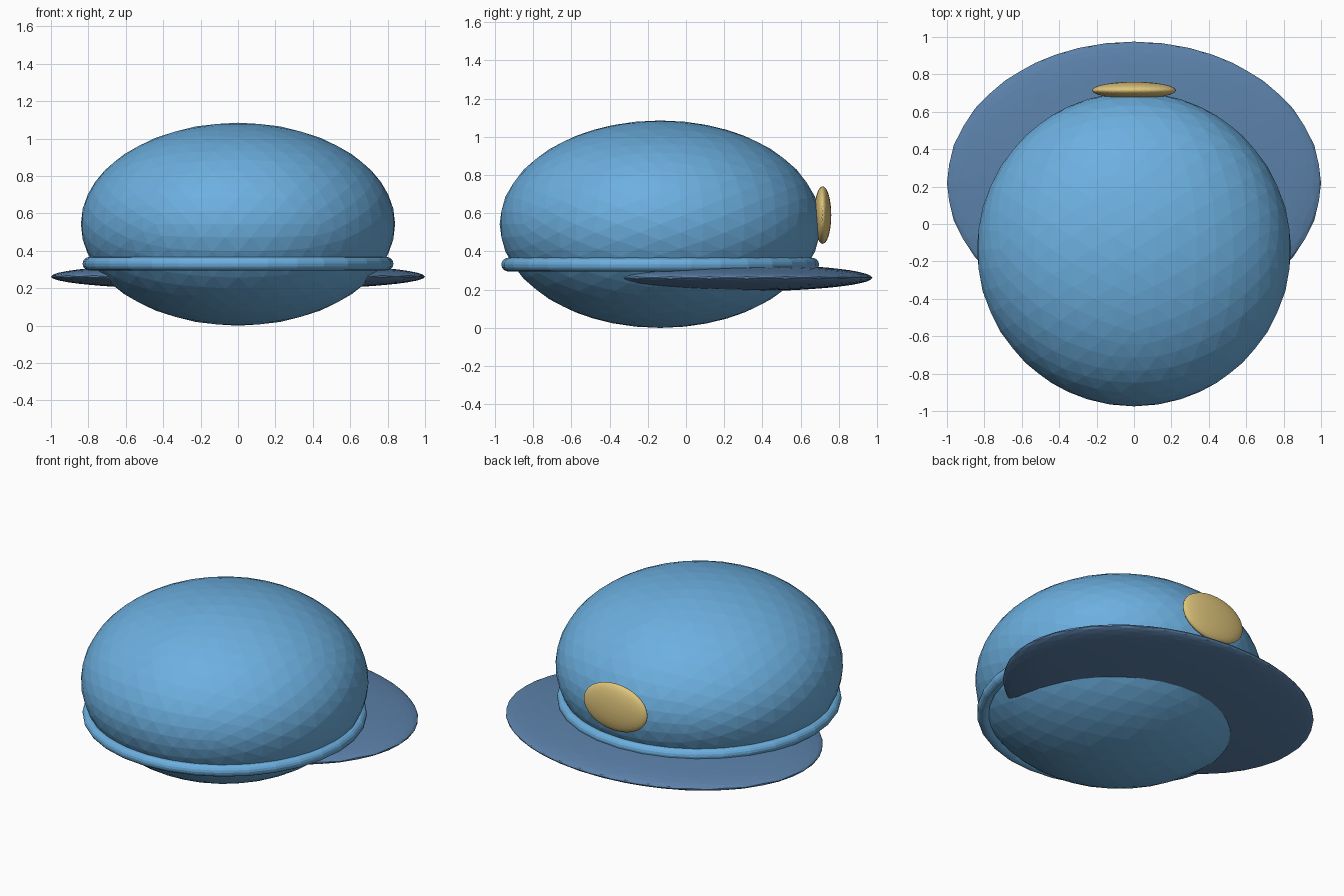
import bpy
import math
from mathutils import Matrix

cube = bpy.data.objects.get("Cube")
if cube:
    bpy.data.objects.remove(cube, do_unlink=True)


def make_material(name, color):
    mat = bpy.data.materials.new(name)
    mat.use_nodes = True
    mat.diffuse_color = color
    mat.node_tree.nodes["Principled BSDF"].inputs["Base Color"].default_value = color
    return mat


sky_blue = make_material("sky blue", (0.15, 0.43, 0.74, 1))
slate_blue = make_material("slate blue", (0.105, 0.22, 0.40, 1))
gold = make_material("gold", (0.74, 0.56, 0.20, 1))

# Turns an icosphere so that edge midpoints, not corners, lie on the axes
ALIGN = (Matrix.Rotation(math.pi / 2, 4, "Z")
         @ Matrix.Rotation(-math.atan(2) / 2, 4, "Y"))


def ellipsoid(name, center, radii, detail, mat):
    bpy.ops.mesh.primitive_ico_sphere_add(subdivisions=detail, radius=1, location=center)
    obj = bpy.context.object
    obj.name = name
    obj.data.transform(Matrix.Diagonal((*radii, 1)) @ ALIGN)
    obj.data.materials.append(mat)
    bpy.ops.object.shade_flat()
    return obj


# Crown of the cap, a squashed ball
ellipsoid("crown", (0, -0.135, 0.5425), (0.84, 0.84, 0.5425), 4, sky_blue)

# Brim, a thin wide disc that runs through the crown
ellipsoid("brim", (0, 0.22, 0.2625), (1.0, 0.755, 0.073), 4, slate_blue)

# Oval badge above the brim
ellipsoid("badge", (0, 0.715, 0.59), (0.225, 0.045, 0.15), 4, gold)

# Rolled band around the crown
bpy.ops.mesh.primitive_torus_add(location=(0, -0.135, 0.331), major_radius=0.795,
                                 minor_radius=0.036, major_segments=32, minor_segments=16)
band = bpy.context.object
band.name = "band"
band.data.materials.append(sky_blue)
bpy.ops.object.shade_flat()
